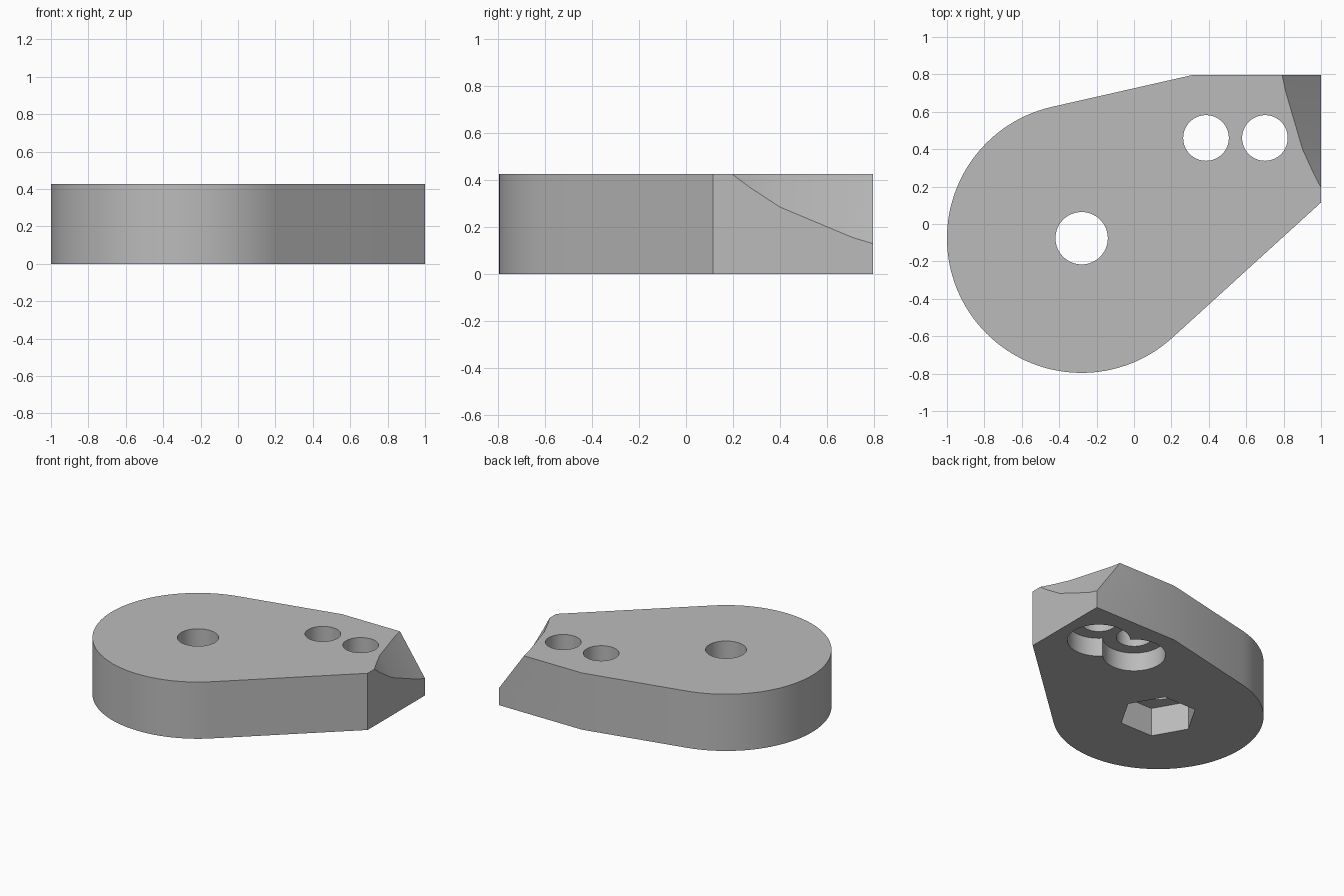
import bpy, bmesh
from math import cos, sin, radians

cube = bpy.data.objects.get("Cube")
if cube:
    bpy.data.objects.remove(cube)

HEIGHT = 0.427
PIVOT = (-0.28, -0.076)
BOLTS = [(0.385, 0.46), (0.70, 0.46)]

grey = bpy.data.materials.new("plain grey")
grey.use_nodes = True
grey.diffuse_color = (0.5, 0.5, 0.5, 1)
grey.node_tree.nodes["Principled BSDF"].inputs["Base Color"].default_value = (0.5, 0.5, 0.5, 1)


def prism(name, start, offset):
    """Closed solid made by sweeping a planar outline along an offset."""
    bm = bmesh.new()
    face = bm.faces.new([bm.verts.new(p) for p in start])
    swept = bmesh.ops.extrude_face_region(bm, geom=[face])["geom"]
    moved = [g for g in swept if isinstance(g, bmesh.types.BMVert)]
    bmesh.ops.translate(bm, verts=moved, vec=offset)
    bmesh.ops.recalc_face_normals(bm, faces=bm.faces)
    mesh = bpy.data.meshes.new(name)
    bm.to_mesh(mesh)
    bm.free()
    mesh.materials.append(grey)
    obj = bpy.data.objects.new(name, mesh)
    bpy.context.collection.objects.link(obj)
    return obj


def arc(center, radius, first, last, count, z):
    angles = [radians(first + (last - first) * i / count) for i in range(count + 1)]
    return [(center[0] + radius * cos(a), center[1] + radius * sin(a), z) for a in angles]


def hole(name, center, radius, sides, bottom, top):
    ring = arc(center, radius, 0, 360, sides, bottom)[:-1]
    return prism(name, ring, (0, 0, top - bottom))


# Plate: round end blending tangentially into a squared end
outline = arc(PIVOT, 0.72, 102.9, 312.4, 72, 0)
outline += [(1, 0.115, 0), (1, 0.796, 0), (0.31, 0.796, 0)]
plate = prism("plate", outline, (0, 0, HEIGHT))

# Through holes, round bolt recesses and hexagonal nut recess
cutters = [hole("pivot_hole", PIVOT, 0.14, 64, -0.1, 0.6),
           hole("nut_recess", PIVOT, 0.268, 6, -0.1, 0.215)]
for center in BOLTS:
    cutters.append(hole("bolt_recess", center, 0.215, 64, -0.1, 0.14))
for center in BOLTS:
    cutters.append(hole("bolt_hole", center, 0.122, 64, -0.1, 0.6))

# Sloping hollow corner relief
profile = [(0.05, 0.535), (0.27, 0.37), (0.40, 0.285), (0.71, 0.155),
           (0.90, 0.098), (0.90, 1.0), (0.05, 1.0)]
cutters.append(prism("corner_relief", [(1.105, y, z - 0.15) for y, z in profile],
                     (-0.44, 0, 0.63)))

for cutter in cutters:
    cutter.hide_render = True
    mod = plate.modifiers.new(cutter.name, "BOOLEAN")
    mod.operation = "DIFFERENCE"
    mod.solver = "EXACT"
    mod.object = cutter

# Bake the cuts, then remove the cutters
graph = bpy.context.evaluated_depsgraph_get()
final = bpy.data.meshes.new_from_object(plate.evaluated_get(graph))
plate.modifiers.clear()
plate.data = final
for cutter in cutters:
    bpy.data.objects.remove(cutter)
final.materials.clear()
final.materials.append(grey)
for poly in final.polygons:
    poly.material_index = 0

bpy.ops.object.select_all(action="DESELECT")
plate.select_set(True)
bpy.context.view_layer.objects.active = plate
bpy.ops.object.shade_smooth_by_angle(angle=radians(20))
